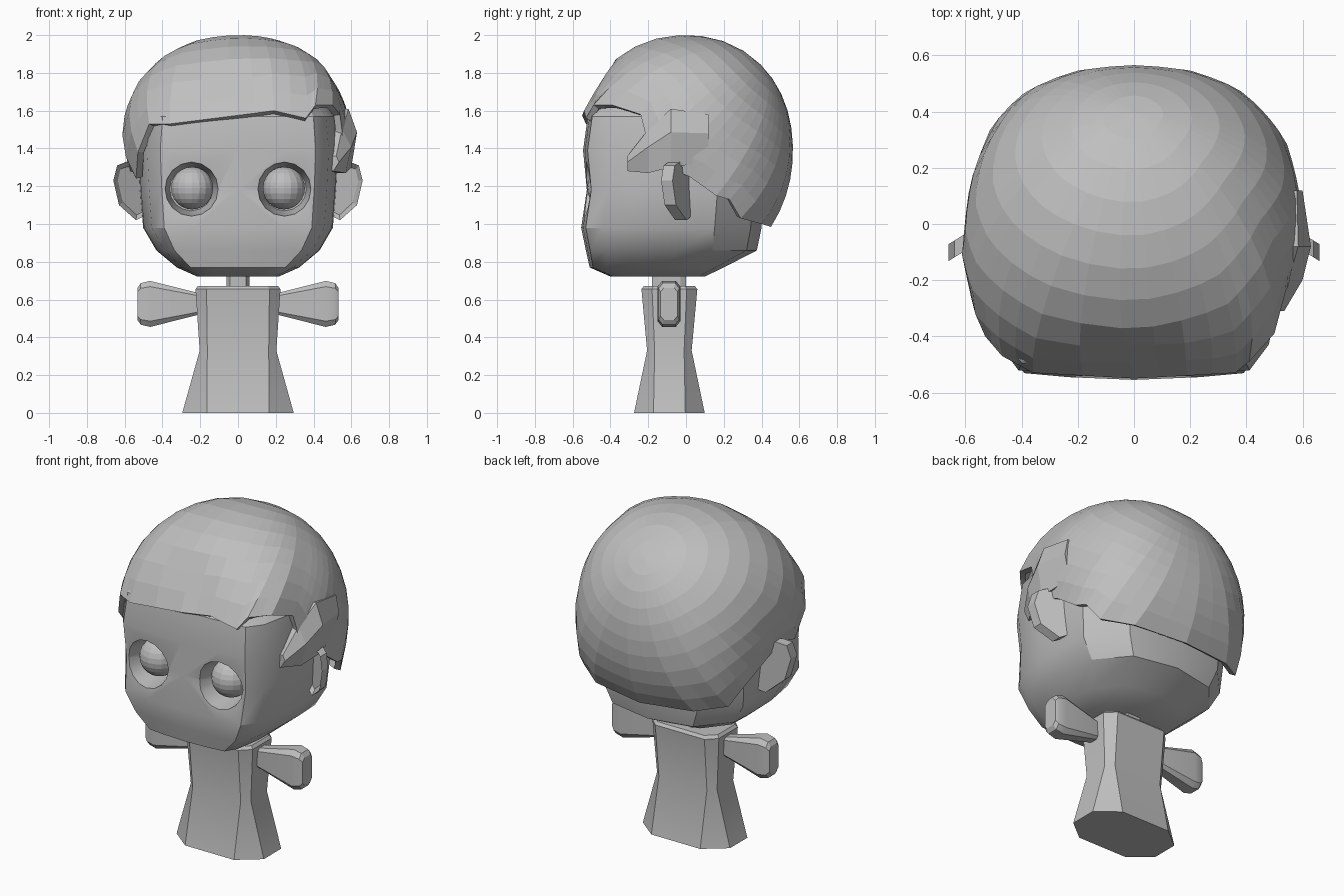
import bpy, bmesh, math
from mathutils import Vector

if "Cube" in bpy.data.objects:
    bpy.data.objects.remove(bpy.data.objects["Cube"])

grey = bpy.data.materials.new("plain_grey")
grey.diffuse_color = (0.52, 0.52, 0.52, 1)
grey.use_nodes = True
grey.node_tree.nodes["Principled BSDF"].inputs["Base Color"].default_value = grey.diffuse_color


def activate(ob):
    bpy.ops.object.select_all(action='DESELECT')
    ob.select_set(True)
    bpy.context.view_layer.objects.active = ob


def finish(name, bm, smooth=None):
    """Turn a bmesh into a named object with the grey material."""
    bmesh.ops.recalc_face_normals(bm, faces=bm.faces)
    me = bpy.data.meshes.new(name)
    bm.to_mesh(me)
    bm.free()
    me.materials.append(grey)
    ob = bpy.data.objects.new(name, me)
    bpy.context.collection.objects.link(ob)
    if smooth:
        activate(ob)
        bpy.ops.object.shade_smooth_by_angle(angle=math.radians(smooth))
    return ob


def loft(rings, caps=True):
    """Bridge closed rings of points with quads."""
    bm = bmesh.new()
    vs = [[bm.verts.new(p) for p in r] for r in rings]
    for a, b in zip(vs, vs[1:]):
        n = len(a)
        for i in range(n):
            j = (i + 1) % n
            bm.faces.new((a[i], a[j], b[j], b[i]))
    if caps:
        bm.faces.new(vs[0][::-1])
        bm.faces.new(vs[-1])
    return bm


def octagon(a, b, ka=0.72, kb=0.67):
    return [(a * ka, -b), (a, -b * kb), (a, b * kb), (a * ka, b),
            (-a * ka, b), (-a, b * kb), (-a, -b * kb), (-a * ka, -b)]


# Head: one half section (x, front-to-back fraction), mirrored and lofted upward
half = [(0, 0), (.25, .01), (.42, .025), (.49, .12), (.535, .35),
        (.54, .55), (.53, .74), (.34, .94), (0, 1)]
section = half + [(-x, u) for x, u in half[-2:0:-1]]
levels = [(.722, .40, -.40, .10), (.77, .60, -.51, .20), (.86, .80, -.53, .375),
          (.98, .93, -.555, .40), (1.18, .96, -.525, .41), (1.39, .98, -.545, .42),
          (1.57, .95, -.52, .42), (1.74, .70, -.35, .36), (1.84, .45, -.20, .27)]
head = finish("head", loft([[(x * sx, f + (b - f) * u, z) for x, u in section]
                            for z, sx, f, b in levels]))

# Eye sockets cut into the face, with eyeballs set inside
for side, s in (("right", 1), ("left", -1)):
    rings = []
    for y, r in ((-.75, .165), (-.53, .143), (-.36, .115)):
        rings.append([(s * .247 + r * math.cos(k * math.pi / 8), y,
                       1.185 + r * math.sin(k * math.pi / 8)) for k in range(16)])
    cutter = finish("socket_cutter", loft(rings))
    cutter.hide_render = True
    m = head.modifiers.new("socket", 'BOOLEAN')
    m.operation, m.solver, m.object = 'DIFFERENCE', 'EXACT', cutter
    activate(head)
    bpy.ops.object.modifier_apply(modifier=m.name)
    bpy.data.objects.remove(cutter)

    bm = bmesh.new()
    bmesh.ops.create_uvsphere(bm, u_segments=18, v_segments=12, radius=.113)
    bmesh.ops.translate(bm, verts=bm.verts, vec=(s * .243, -.41, 1.19))
    finish(side + "_eye", bm)
activate(head)
bpy.ops.object.shade_smooth_by_angle(angle=math.radians(28))

# Hair: shell running from the crown to a hand-placed hairline over a rounded dome
hairline = [(0, -.55, 1.575), (.19, -.54, 1.6), (.36, -.53, 1.56), (.41, -.49, 1.63),
            (.50, -.39, 1.63), (.54, -.24, 1.58), (.55, -.22, 1.50), (.56, -.20, 1.38),
            (.57, -.10, 1.30), (.57, .02, 1.25), (.56, .16, 1.15), (.54, .23, 1.13),
            (.49, .29, 1.03), (.33, .40, 1.0), (0, .45, .985), (-.33, .40, 1.0),
            (-.49, .29, 1.03), (-.54, .22, 1.13), (-.57, .02, 1.25), (-.57, -.10, 1.30),
            (-.54, -.28, 1.24), (-.53, -.40, 1.38), (-.47, -.47, 1.53), (-.36, -.53, 1.53)]
centre = Vector((0, 0, 1.42))
crown = Vector((0, .42, .45)).normalized()
fringe_dir = Vector((0, -.87, .49))


def dome(d):
    """Distance to a rounded dome whose forehead side is planed flat."""
    p = 2.1
    r = (abs(d.x / .61) ** p + abs(d.y / .56) ** p + abs(d.z / .58) ** p) ** (-1 / p)
    k = d.dot(fringe_dir)
    return min(r, .54 / k) if k > .1 else r


edge = []
for a, b in zip(hairline, hairline[1:] + hairline[:1]):
    a, b = Vector(a) - centre, Vector(b) - centre
    edge += [a, (a + b) / 2]
n = len(edge)
soft = [sum((edge[(i + k) % n] for k in range(-4, 5)), Vector()) / 9 for i in range(n)]
N = 10
rings = []
for i in range(1, N + 1):
    t = i / N
    ring = []
    for e, sm in zip(edge, soft):
        d = crown.slerp(sm.lerp(e, t ** 3).normalized(), t)
        stretch = e.length / dome(e.normalized())
        ring.append(centre + d * dome(d) * (1 + (stretch - 1) * t ** 3))
    rings.append(ring)
bm = loft(rings, caps=False)
first = list(bm.verts)[:n]
tip = bm.verts.new(centre + crown * dome(crown))
for i in range(n):
    bm.faces.new((tip, first[i], first[(i + 1) % n]))
hair = finish("hair", bm)
m = hair.modifiers.new("thickness", 'SOLIDIFY')
m.thickness, m.offset = .035, -1

# Side lock: swept wedge in front of the right ear, (y, inner x, outer x, upper x, low z, high z)
lock = [(-.31, .49, .535, .52, 1.28, 1.36), (-.20, .50, .60, .55, 1.27, 1.50),
        (-.08, .50, .63, .585, 1.30, 1.61), (.12, .52, .60, .58, 1.33, 1.58)]
finish("side_lock", loft([[(xi, y, lo), (xo - .03, y, lo), (xo, y, lo * .4 + hi * .6),
                           (xu, y, hi), (xi, y, hi)] for y, xi, xo, xu, lo, hi in lock]))

# Ears: slanted slabs with a hollow on the front
ear_shape = [(.48, 1.28), (.55, 1.325), (.59, 1.33), (.64, 1.31),
             (.66, 1.23), (.63, 1.10), (.54, 1.02), (.48, 1.05)]
for side, s in (("right", 1), ("left", -1)):
    bm = loft([[(s * x, -.02 - .62 * (x - .48) + off, z) for x, z in ear_shape]
               for off in (0, .06)])
    bmesh.ops.recalc_face_normals(bm, faces=bm.faces)
    front = [f for f in bm.faces if len(f.verts) == 8 and f.normal.y < 0]
    bmesh.ops.inset_region(bm, faces=front, thickness=.028, depth=0)
    bmesh.ops.translate(bm, verts=list({v for f in front for v in f.verts}),
                        vec=(0, .03, 0))
    finish(side + "_ear", bm)

# Neck
finish("neck", loft([[(x, y - .09, z) for x, y in octagon(.06, .09)]
                     for z in (.6, .8)]))

# Body: chamfered column, narrow at the waist and flared to a rounder foot
body = [(0, .295, .187, .56, .45), (.33, .203, .118, .8, .66),
        (.655, .225, .148, .74, .62), (.672, .212, .135, .74, .62)]
finish("body", loft([[(x, y - .088, z) for x, y in octagon(a, b, ka, kb)]
                     for z, a, b, ka, kb in body]), 25)

# Arms: stubby flared pegs
arm = [(.18, .035, .05), (.465, .06, .122), (.515, .055, .11), (.532, .045, .085)]
for side, s in (("right", 1), ("left", -1)):
    finish(side + "_arm", loft([[(s * x, y - .09, z + .577)
                                 for y, z in octagon(a, b, .6, .75)]
                                for x, a, b in arm]), 30)
